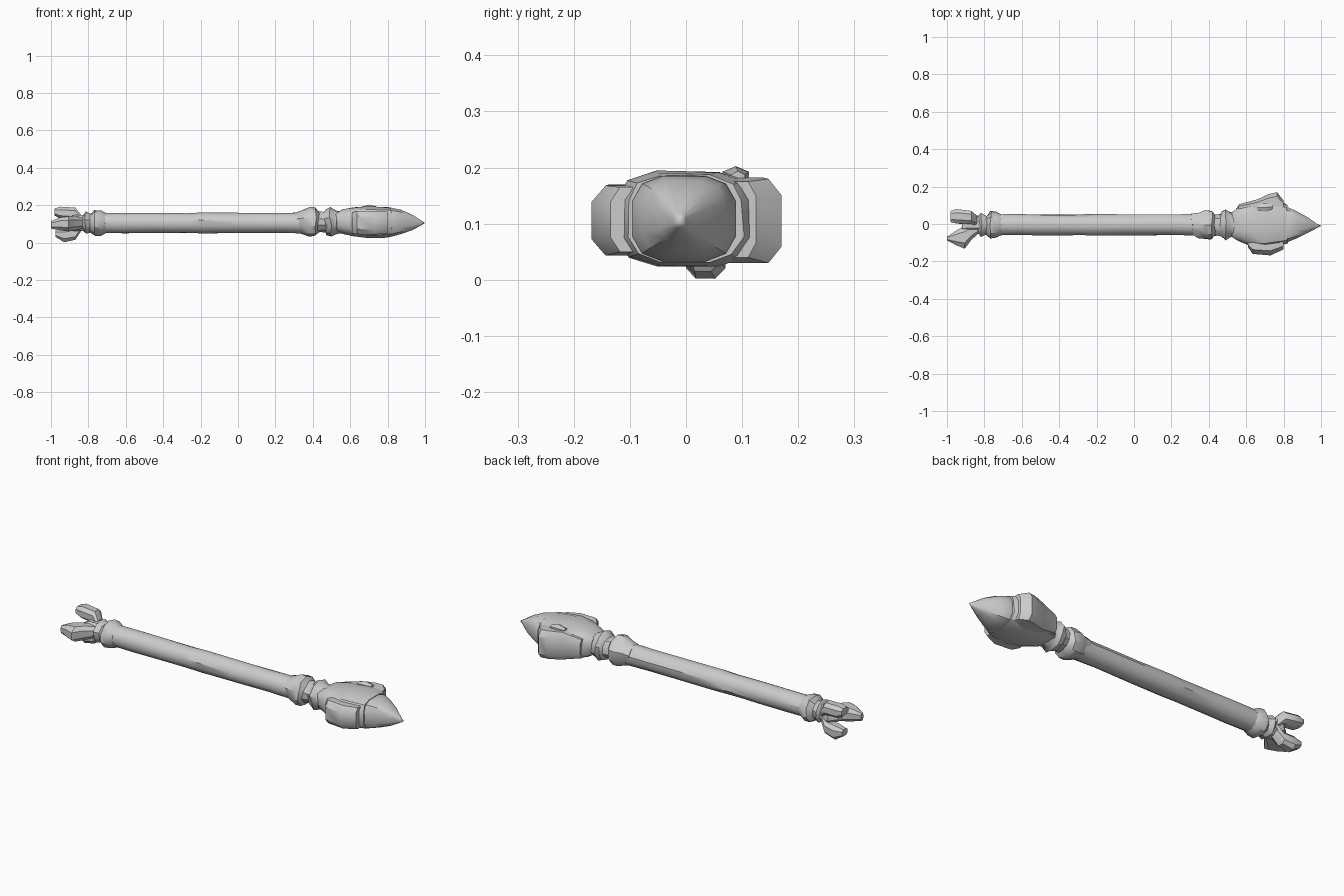
import bpy, bmesh, random
from math import cos, sin, tau, copysign, radians

random.seed(4)


def loft(name, sections, sides=12, square=1.0, jitter=0.0, angle=35):
    """Skin along x through (x, y0, y1, z0, z1) boxes; square < 1 makes the section boxier."""
    bm = bmesh.new()
    rings = []
    for x, y0, y1, z0, z1 in sections:
        ring = []
        for i in range(sides):
            a = tau * (i + 0.5) / sides
            c, s = cos(a), sin(a)
            c = copysign(abs(c) ** square, c) / cos(tau / sides / 2) ** square
            s = copysign(abs(s) ** square, s) / cos(tau / sides / 2) ** square
            j = random.uniform(-jitter, jitter)
            ring.append(bm.verts.new((x + j,
                                      (y0 + y1) / 2 + (y1 - y0) / 2 * c - j * c,
                                      (z0 + z1) / 2 + (z1 - z0) / 2 * s - abs(j) * s)))
        rings.append(ring)
    for a, b in zip(rings, rings[1:]):
        for i in range(sides):
            k = (i + 1) % sides
            bm.faces.new((a[i], a[k], b[k], b[i]))
    bm.faces.new(rings[0])
    bm.faces.new(rings[-1])
    bmesh.ops.remove_doubles(bm, verts=bm.verts, dist=0.0005)
    bmesh.ops.recalc_face_normals(bm, faces=bm.faces)
    mesh = bpy.data.meshes.new(name)
    bm.to_mesh(mesh)
    bm.free()
    obj = bpy.data.objects.new(name, mesh)
    bpy.context.collection.objects.link(obj)
    bpy.context.view_layer.objects.active = obj
    obj.select_set(True)
    bpy.ops.object.shade_smooth_by_angle(angle=radians(angle))
    obj.select_set(False)
    return obj


def round_sections(profile, y=-0.005, z=0.105):
    return [(x, y - r, y + r, z - r, z + r) for x, r in profile]


# Long shaft, slightly worn
loft("shaft", round_sections([(-0.76, .055), (-0.6, .056), (-0.45, .055), (-0.28, .054),
                              (-0.2, .056), (0.0, .055), (0.2, .055), (0.36, .057)]),
     sides=12, jitter=0.003)

# Ridged collar at the tail end
loft("tail_collar", round_sections([(-0.83, .040), (-0.815, .060), (-0.79, .050),
                                    (-0.765, .070), (-0.735, .068), (-0.71, .055)]),
     sides=10, jitter=0.005)

# Core and three splayed tail prongs
loft("tail_core", [(-0.92, -.04, .015, .075, .125), (-0.88, -.05, .045, .06, .15),
                   (-0.80, -.045, .04, .06, .15)], sides=8, jitter=0.003)
prongs = {
    "upper_tail_prong": [(-0.98, .01, .07, .145, .183), (-0.95, .003, .08, .128, .192),
                         (-0.87, .0, .07, .122, .187), (-0.84, -.01, .045, .09, .15)],
    "lower_tail_prong": [(-0.975, .01, .06, .03, .065), (-0.93, .0, .07, .002, .076),
                         (-0.87, .0, .06, .015, .08), (-0.84, -.01, .045, .06, .12)],
    "side_tail_prong": [(-1.0, -.088, -.068, .075, .115), (-0.95, -.114, -.035, .065, .135),
                        (-0.905, -.132, -.01, .06, .14), (-0.87, -.085, .0, .065, .14),
                        (-0.83, -.05, .01, .075, .135)],
}
for name, sections in prongs.items():
    loft(name, sections, sides=8, square=0.8)

# Ridged neck between shaft and head
loft("neck", round_sections([(0.31, .055), (0.345, .066), (0.385, .078), (0.415, .076),
                             (0.43, .057), (0.465, .056), (0.475, .070), (0.495, .078),
                             (0.515, .066), (0.54, .060), (0.58, .065)], z=0.11),
     sides=10, jitter=0.006)

# Heavy boxy head
loft("head", [(0.525, -.075, .06, .06, .16), (0.56, -.09, .095, .045, .18),
              (0.62, -.115, .115, .03, .190), (0.70, -.125, .13, .023, .196),
              (0.77, -.12, .13, .023, .193), (0.82, -.105, .10, .03, .188)],
     sides=12, square=0.65, jitter=0.004)

# Side plates of the head
loft("near_side_lug", [(0.61, -.125, -.06, .05, .16), (0.635, -.16, -.06, .045, .17),
                       (0.73, -.168, -.06, .043, .168), (0.80, -.135, -.06, .05, .165)],
     sides=8, square=0.7)
loft("far_side_lug", [(0.56, .05, .105, .06, .16), (0.66, .05, .132, .035, .182),
                      (0.72, .05, .16, .03, .182), (0.765, .05, .17, .03, .18),
                      (0.80, .05, .125, .04, .175)], sides=8, square=0.55)

# Small chipped lump on top of the head
loft("top_lump", [(0.66, .075, .10, .17, .19), (0.70, .065, .112, .165, .20),
                  (0.74, .08, .105, .17, .192)], sides=6)

# Pointed tip
loft("tip", [(0.79, -.10, .085, .04, .175), (0.825, -.095, .088, .033, .185),
             (0.87, -.077, .068, .045, .176), (0.93, -.047, .035, .066, .150),
             (0.98, -.021, .0, .092, .118), (1.0, -.0101, -.01, .1049, .105)],
     sides=12, square=0.65)
